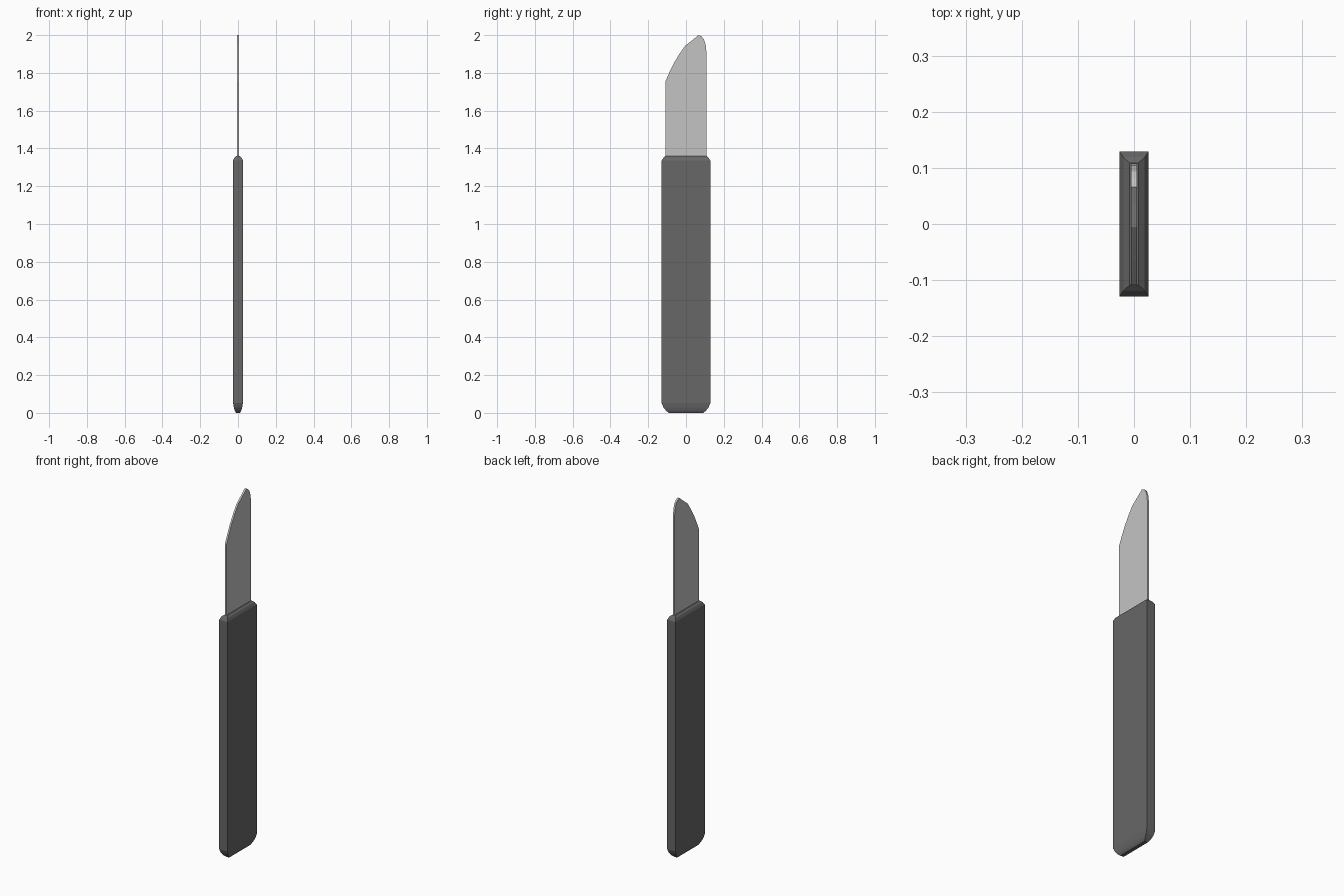
import bpy, bmesh

if "Cube" in bpy.data.objects:
    bpy.data.objects.remove(bpy.data.objects["Cube"])


def material(name, v):
    m = bpy.data.materials.new(name)
    m.diffuse_color = (v, v, v, 1)
    m.use_nodes = True
    m.node_tree.nodes["Principled BSDF"].inputs["Base Color"].default_value = m.diffuse_color
    return m


def loft(name, rings, mat):
    """Join matching closed rings into a capped solid."""
    bm = bmesh.new()
    loops = [[bm.verts.new(p) for p in ring] for ring in rings]
    for a, b in zip(loops, loops[1:]):
        for i in range(len(a)):
            j = (i + 1) % len(a)
            bm.faces.new((a[i], a[j], b[j], b[i]))
    bm.faces.new(loops[0][::-1])
    bm.faces.new(loops[-1])
    bmesh.ops.recalc_face_normals(bm, faces=bm.faces)
    me = bpy.data.meshes.new(name)
    bm.to_mesh(me)
    bm.free()
    me.materials.append(mat)
    ob = bpy.data.objects.new(name, me)
    bpy.context.collection.objects.link(ob)
    return ob


dark = material("dark grey handle", 0.135)
steel = material("light grey steel", 0.55)

# Handle: rectangular sections (z, half width x, half depth y), softened ends
sections = [(0, 0.010, 0.092), (0.012, 0.017, 0.106), (0.028, 0.022, 0.119),
            (0.052, 0.026, 0.129), (1.336, 0.026, 0.129),
            (1.351, 0.019, 0.119), (1.36, 0.008, 0.109)]
loft("handle", [[(sx * x, sy * y, z) for sx, sy in
                 ((-1, -1), (1, -1), (1, 1), (-1, 1))]
                for z, x, y in sections], dark)

# Blade: side outline (y, z) with a curved cutting tip, thin in x
outline = [(-0.109, 1.33), (0.108, 1.33), (0.108, 1.91), (0.104, 1.95),
           (0.094, 1.98), (0.081, 1.994), (0.066, 2.0), (0.036, 1.975),
           (-0.005, 1.943), (-0.035, 1.9), (-0.065, 1.85), (-0.09, 1.798),
           (-0.109, 1.755)]
loft("blade", [[(x, y, z) for y, z in outline] for x in (-0.005, 0.005)], steel)
